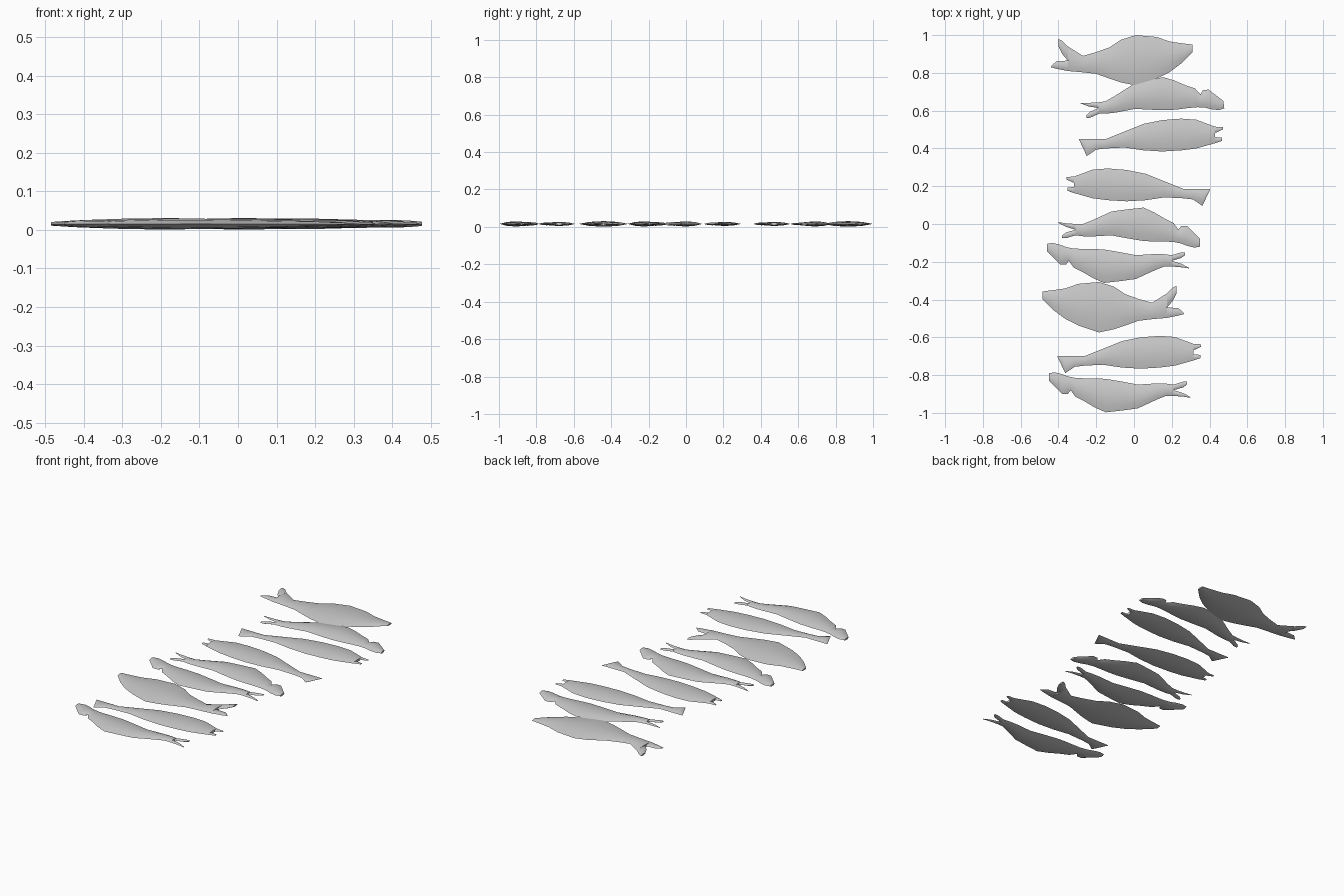
import bpy, bmesh, math

cube = bpy.data.objects.get("Cube")
if cube:
    bpy.data.objects.remove(cube, do_unlink=True)

grey = bpy.data.materials.new("silver_grey")
grey.use_nodes = True
colour = (0.6, 0.6, 0.6, 1)
grey.diffuse_color = colour
grey.node_tree.nodes["Principled BSDF"].inputs["Base Color"].default_value = colour

# Lens-shaped cross-section: share of the width, share of the thickness
SECTION = [(0, 0), (.22, .72), (.5, 1), (.78, .72), (1, 0), (.78, -.72), (.5, -1), (.22, -.72)]


def loft(bm, stations, thickness, widest):
    """Skin lens sections along x; a station is x, low edge, high edge in hundredths."""
    rings = []
    for x, low, high in stations:
        half = thickness * ((high - low) / widest) ** .6
        rings.append([bm.verts.new((x / 100, (low + (high - low) * u) / 100, half * w))
                      for u, w in SECTION])
    count = len(SECTION)
    for a, b in zip(rings, rings[1:]):
        for i in range(count):
            j = (i + 1) % count
            bm.faces.new((a[i], a[j], b[j], b[i]))
    bm.faces.new(rings[0])
    bm.faces.new(rings[-1][::-1])


def fish_mesh(name, thickness, body, *lobes):
    bm = bmesh.new()
    widest = max(high - low for x, low, high in body)
    for part in (body, *lobes):
        loft(bm, part, thickness, widest)
    bmesh.ops.recalc_face_normals(bm, faces=bm.faces)
    mesh = bpy.data.meshes.new(name)
    bm.to_mesh(mesh)
    bm.free()
    mesh.materials.append(grey)
    return mesh


# Deep-bodied fish with a wide forked tail
deep = fish_mesh(
    "deep_fish", .015,
    [(-35, -6, 7), (-27, -6.7, 2), (-20, -7.5, 4), (-13, -10, 6.5), (-7, -12, 10.5),
     (1, -13.7, 13), (12, -10, 12), (19, -6.5, 9.6), (25, -2, 8.7), (31, 4, 8)],
    [(-40, 7, 11), (-38, 3, 10), (-35, -.5, 7)],
    [(-44, -4, -3.5), (-41, -4.8, -.8), (-35, -6, -.5)])

# Fish with a notch behind its drooping head
notched = fish_mesh(
    "notched_fish", .014,
    [(-31, -4, 2), (-27, -4.5, 2), (-22, -4.6, 4), (-12, -4, 8.6), (-4, -5.5, 9.7),
     (5, -7, 10.7), (11, -7.3, 8), (16, -7.3, 5), (21, -7.5, 2.5), (23.5, -8, -1),
     (25, -8.3, 1), (28, -9.5, 1), (32, -10.5, -3), (35, -10, -6)],
    [(-40, 2.6, 3), (-36, .5, 2.4), (-31, -1, 2)],
    [(-38, -5.5, -4), (-36, -5.5, -2.5), (-31, -4, -1)])

# Slender fish with an open mouth
slender = fish_mesh(
    "slender_fish", .011,
    [(-29, -1.5, -1), (-25, -10, -1), (-20, -6.6, -1), (-15, -6, -1), (-5, -5.5, 3),
     (5, -7, 7), (15, -7.6, 9), (25, -7, 9.8), (33, -6, 9.2), (43, -3.2, 5.5)],
    [(43, 2.2, 5.5), (47, 4, 5.3)],
    [(43, -3.2, 0), (46.5, -2, -.3)])

# Lay the fish out in a row: mesh, x, y, flipped over, turn in degrees
LAYOUT = [
    (deep, 0, .87, False, 0), (notched, .118, .665, False, 7.6),
    (slender, 0, .46, False, 0), (slender, .112, .196, True, 0),
    (notched, 0, -.02, False, 0), (notched, -.11, -.205, False, 180),
    (deep, -.175, -.437, True, 0), (slender, -.114, -.69, False, 0),
    (notched, -.1, -.89, False, 180),
]
for mesh, x, y, flipped, turn in LAYOUT:
    fish = bpy.data.objects.new(mesh.name, mesh)
    bpy.context.collection.objects.link(fish)
    fish.location = (x, y, .016)
    fish.rotation_euler = (0, math.pi if flipped else 0, math.radians(turn))
    bpy.ops.object.select_all(action="DESELECT")
    fish.select_set(True)
    bpy.context.view_layer.objects.active = fish
    bpy.ops.object.shade_smooth_by_angle(angle=math.radians(30))
